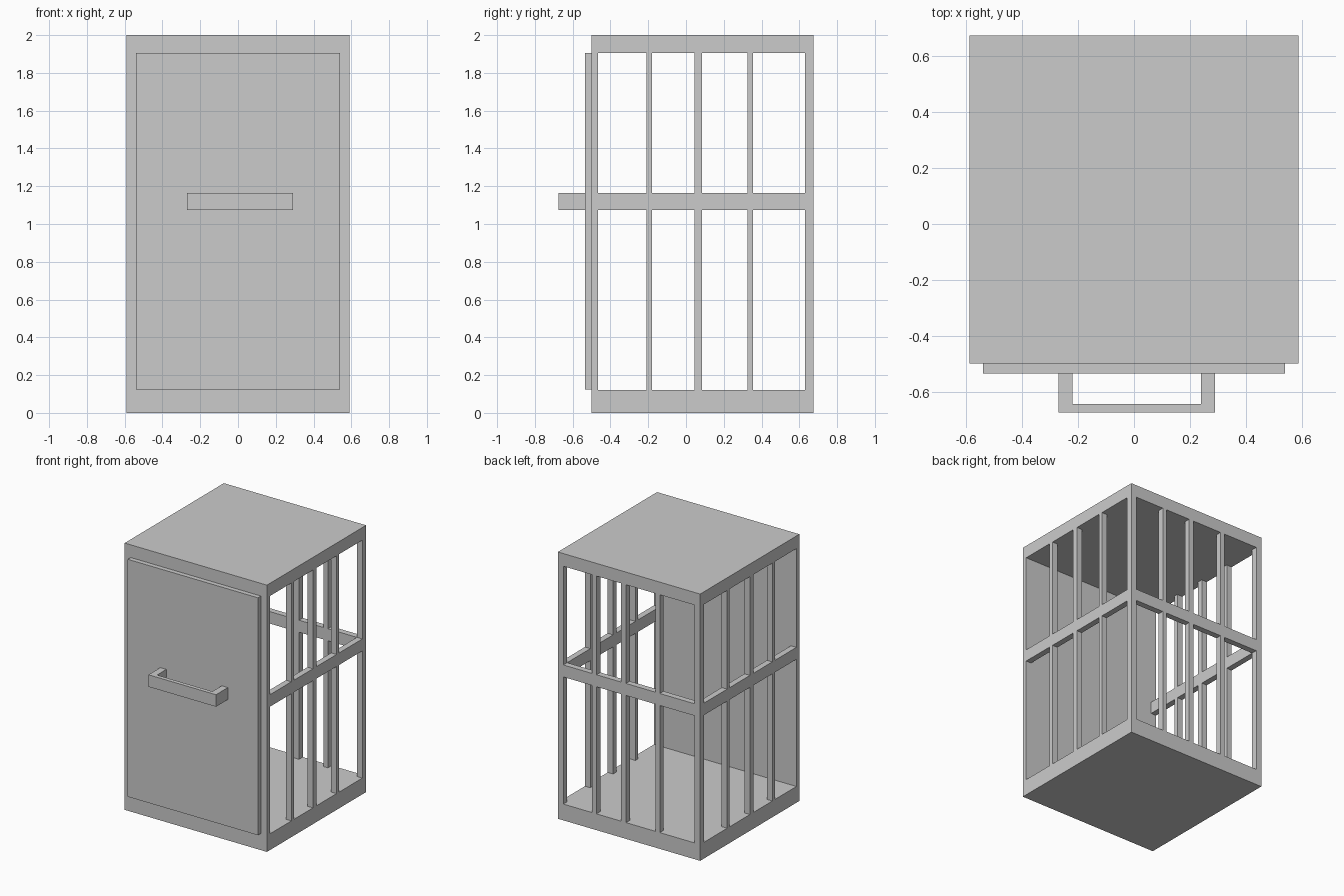
import bpy
import bmesh

if "Cube" in bpy.data.objects:
    bpy.data.objects.remove(bpy.data.objects["Cube"])

X, Y0, Y1, T = 0.59, -0.50, 0.675, 0.045   # cage footprint and frame thickness
Z0, Z1 = 0.122, 1.905                      # floor top and ceiling underside
R0, R1 = 1.075, 1.165                      # middle rail


def finish(name, bm):
    mesh = bpy.data.meshes.new(name)
    bmesh.ops.recalc_face_normals(bm, faces=bm.faces)
    bm.to_mesh(mesh)
    bm.free()
    ob = bpy.data.objects.new(name, mesh)
    bpy.context.collection.objects.link(ob)
    return ob


def box(name, x, y, z):
    """Box from (min, max) ranges."""
    bm = bmesh.new()
    bmesh.ops.create_cube(bm, size=1)
    for v in bm.verts:
        v.co = [r[0] if c < 0 else r[1] for c, r in zip(v.co, (x, y, z))]
    return finish(name, bm)


# Solid slabs and front wall
box("floor", (-X, X), (Y0, Y1), (0, Z0))
box("roof", (-X, X), (Y0, Y1), (Z1, 2.0))
box("front_wall", (-X, X), (Y0, Y0 + 0.035), (Z0, Z1))

# Door panel
box("door", (-0.54, 0.54), (-0.535, Y0), (0.125, Z1))

# Handle: U-shaped outline extruded upwards
outline = [(-0.27, -0.535), (-0.27, -0.675), (0.29, -0.675), (0.29, -0.535),
           (0.24, -0.535), (0.24, -0.645), (-0.22, -0.645), (-0.22, -0.535)]
bm = bmesh.new()
face = bm.faces.new([bm.verts.new((x, y, R0)) for x, y in outline])
ext = bmesh.ops.extrude_face_region(bm, geom=[face])
bmesh.ops.translate(bm, vec=(0, 0, R1 - R0),
                    verts=[g for g in ext["geom"] if isinstance(g, bmesh.types.BMVert)])
finish("door_handle", bm)

# Left and right sides: corner post, rail, and bars above and below the rail
side_bars = [(-0.21, -0.18), (0.045, 0.085), (0.325, 0.355)]
for side, s in (("left", -1), ("right", 1)):
    xr = tuple(sorted((s * X, s * (X - T))))
    box(f"{side}_back_post", xr, (Y1 - T, Y1), (Z0, Z1))
    box(f"{side}_rail", xr, (Y0 + 0.035, Y1 - T), (R0, R1))
    for i, yr in enumerate(side_bars):
        box(f"{side}_lower_bar_{i + 1}", xr, yr, (Z0, R0))
        box(f"{side}_upper_bar_{i + 1}", xr, yr, (R1, Z1))

# Back: rail and bars
yr = (Y1 - T, Y1)
box("back_rail", (-X + T, X - T), yr, (R0, R1))
for i, xr in enumerate([(-0.255, -0.22), (0.025, 0.065), (0.27, 0.305)]):
    box(f"back_lower_bar_{i + 1}", xr, yr, (Z0, R0))
    box(f"back_upper_bar_{i + 1}", xr, yr, (R1, Z1))
